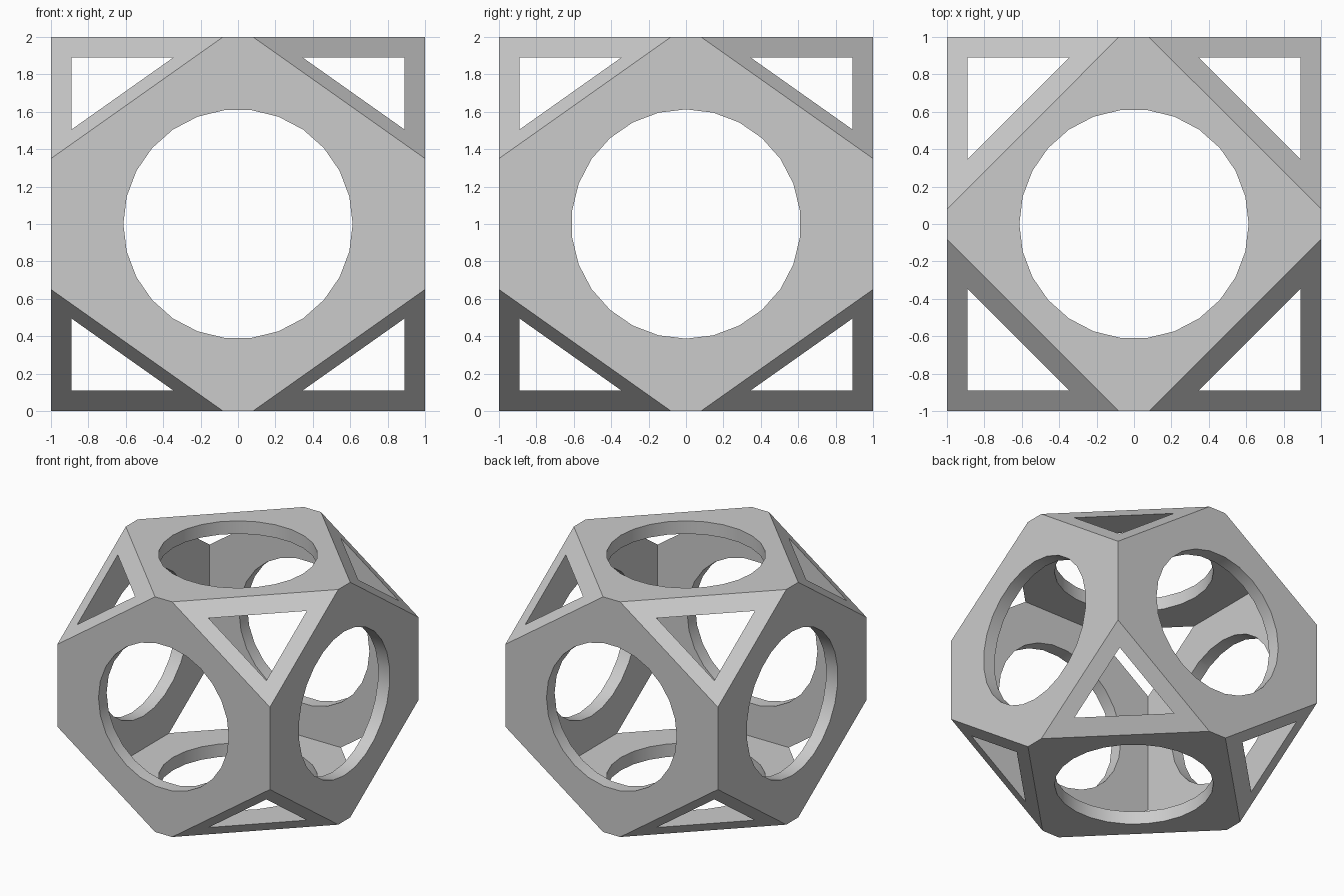
import bpy, bmesh, math
from itertools import product
from mathutils import Vector

if "Cube" in bpy.data.objects:
    bpy.data.objects.remove(bpy.data.objects["Cube"])

CUT = Vector((0.92, 0.92, 0.65))   # corner cut length along each axis
WALL = 0.11
HOLE_R, HOLE_SIDES = 0.613, 26
CENTRE = Vector((0, 0, 1))


def finish(bm, name):
    bmesh.ops.recalc_face_normals(bm, faces=bm.faces)
    me = bpy.data.meshes.new(name)
    bm.to_mesh(me)
    bm.free()
    ob = bpy.data.objects.new(name, me)
    ob.location = CENTRE
    bpy.context.collection.objects.link(ob)
    return ob


def carve(target, cutter):
    mod = target.modifiers.new("carve", 'BOOLEAN')
    mod.operation = 'DIFFERENCE'
    mod.solver = 'EXACT'
    mod.object = cutter
    cutter.hide_render = True
    bpy.context.view_layer.objects.active = target
    bpy.ops.object.modifier_apply(modifier=mod.name)
    bpy.data.objects.remove(cutter)


# Cube with all eight corners sliced off
bm = bmesh.new()
bmesh.ops.create_cube(bm, size=2)
for s in product((-1, 1), repeat=3):
    normal = Vector([s[i] / CUT[i] for i in range(3)])
    point = Vector(s) - Vector((s[0] * CUT.x, 0, 0))
    cut = bmesh.ops.bisect_plane(bm, geom=bm.verts[:] + bm.edges[:] + bm.faces[:],
                                 plane_co=point, plane_no=normal, clear_outer=True)
    edges = [e for e in cut["geom_cut"] if isinstance(e, bmesh.types.BMEdge)]
    bmesh.ops.contextual_create(bm, geom=edges)
shell = finish(bm, "hollow_truncated_cube")

# Square cavity: breaks through the sliced corners as triangular windows
bm = bmesh.new()
bmesh.ops.create_cube(bm, size=2 * (1 - WALL))
carve(shell, finish(bm, "cavity_cutter"))

# Round holes through each pair of opposite faces
X, Y, Z = Vector((1, 0, 0)), Vector((0, 1, 0)), Vector((0, 0, 1))
for u, v, axis in ((X, Y, Z), (X, Z, Y), (Z, Y, X)):
    bm = bmesh.new()
    ring = []
    for k in range(HOLE_SIDES):
        a = 2 * math.pi * k / HOLE_SIDES
        ring.append(bm.verts.new(HOLE_R * (u * math.cos(a) + v * math.sin(a)) - 1.5 * axis))
    face = bm.faces.new(ring)
    top = bmesh.ops.extrude_face_region(bm, geom=[face], use_keep_orig=True)["geom"]
    bmesh.ops.translate(bm, vec=3 * axis,
                        verts=[g for g in top if isinstance(g, bmesh.types.BMVert)])
    carve(shell, finish(bm, "hole_cutter"))

# Smooth hole walls, crisp edges elsewhere
bpy.ops.object.select_all(action='DESELECT')
shell.select_set(True)
bpy.context.view_layer.objects.active = shell
bpy.ops.object.shade_smooth_by_angle(angle=math.radians(30))
